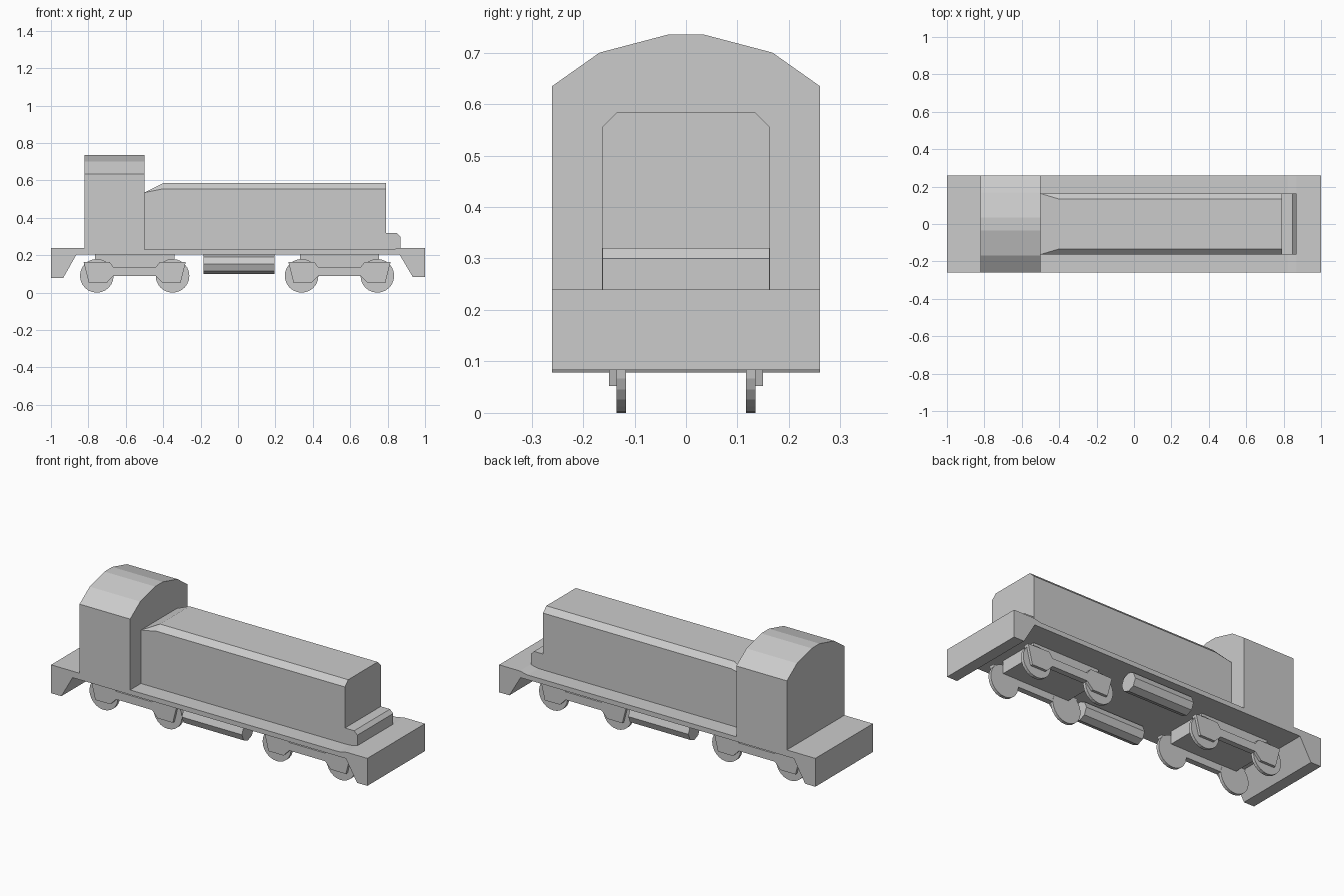
import bpy, bmesh
from math import pi, cos, sin

if "Cube" in bpy.data.objects:
    bpy.data.objects.remove(bpy.data.objects["Cube"])


def prism(name, pts, lo, hi, axis):
    """Extrude a closed profile: axis 'y' takes (x, z) points, axis 'x' takes (y, z) points."""
    bm = bmesh.new()
    place = (lambda a, b, t: (a, t, b)) if axis == 'y' else (lambda a, b, t: (t, a, b))
    rings = [[bm.verts.new(place(a, b, t)) for a, b in pts] for t in (lo, hi)]
    n = len(pts)
    for i in range(n):
        j = (i + 1) % n
        bm.faces.new((rings[0][i], rings[0][j], rings[1][j], rings[1][i]))
    for ring in rings:
        bm.faces.new(ring)
    return finish(name, bm)


def finish(name, bm):
    bmesh.ops.recalc_face_normals(bm, faces=bm.faces[:])
    mesh = bpy.data.meshes.new(name)
    bm.to_mesh(mesh)
    bm.free()
    obj = bpy.data.objects.new(name, mesh)
    bpy.context.collection.objects.link(obj)
    return obj


def circle(cx, cz, r, n):
    return [(cx + r * cos(2 * pi * i / n), cz + r * sin(2 * pi * i / n)) for i in range(n)]


def mirrored(half):
    """Complete a symmetric outline from its positive half."""
    return half + [(-a, b) for a, b in reversed(half)]


# Running deck with dropped buffer beams at both ends
prism("deck", [(-1, 0.078), (-0.935, 0.078), (-0.864, 0.203), (0.864, 0.203),
               (0.935, 0.083), (1, 0.083), (1, 0.24), (0.87, 0.24),
               (0.82, 0.23), (-0.77, 0.23), (-0.82, 0.24), (-1, 0.24)], -0.26, 0.26, 'y')

# Cab with faceted curved roof
prism("cab", mirrored([(0.26, 0.215), (0.26, 0.635), (0.168, 0.70), (0.035, 0.735)]),
      -0.82, -0.50, 'x')

# Engine hood: bevelled section that runs out to a plain lower box at the cab
hood = bmesh.new()
section = mirrored([(0.163, 0.215), (0.163, 0.555), (0.133, 0.585)])
cab_end = mirrored([(0.163, 0.215), (0.163, 0.535)])
rear = [hood.verts.new((-0.50, y, z)) for y, z in cab_end]
mid = [hood.verts.new((-0.40, y, z)) for y, z in section]
front = [hood.verts.new((0.79, y, z)) for y, z in section]
for i in range(6):
    j = (i + 1) % 6
    hood.faces.new((mid[i], mid[j], front[j], front[i]))
for a, b, c, d in ((0, 1, 1, 0), (1, 2, 3, 2), (2, 3, 5, 4), (3, 0, 0, 5)):
    hood.faces.new((rear[a], rear[b], mid[c], mid[d]))
hood.faces.new((rear[1], mid[2], mid[1]))
hood.faces.new((rear[2], mid[4], mid[3]))
hood.faces.new(rear)
hood.faces.new(front)
finish("hood", hood)

# Low step in front of the hood
prism("nose_step", [(0.78, 0.215), (0.868, 0.215), (0.868, 0.30), (0.848, 0.32), (0.78, 0.32)],
      -0.162, 0.162, 'y')

# Bogies: cross block, wheels and outer side frames
frame_half = [(0.113, 0.09), (0.15, 0.052), (0.245, 0.052), (0.273, 0.163),
              (0.135, 0.165), (0.113, 0.136)]
for label, cx in (("rear", -0.5525), ("front", 0.5425)):
    block = [(cx - 0.212, 0.13), (cx + 0.212, 0.13), (cx + 0.212, 0.21), (cx - 0.212, 0.21)]
    prism(label + "_bogie_block", block, -0.12, 0.12, 'y')
    for side in (-1, 1):
        outline = [(cx + x, z) for x, z in mirrored(frame_half)]
        prism(label + "_side_frame", outline, side * 0.118, side * 0.15, 'y')
        for dx in (-0.2025, 0.2025):
            prism(label + "_wheel", circle(cx + dx, 0.09, 0.09, 24), side * 0.117, side * 0.135, 'y')

# Octagonal tanks slung below the deck
for side in (-1, 1):
    prism("under_tank", circle(side * 0.19, 0.153, 0.053, 8), -0.185, 0.195, 'x')
